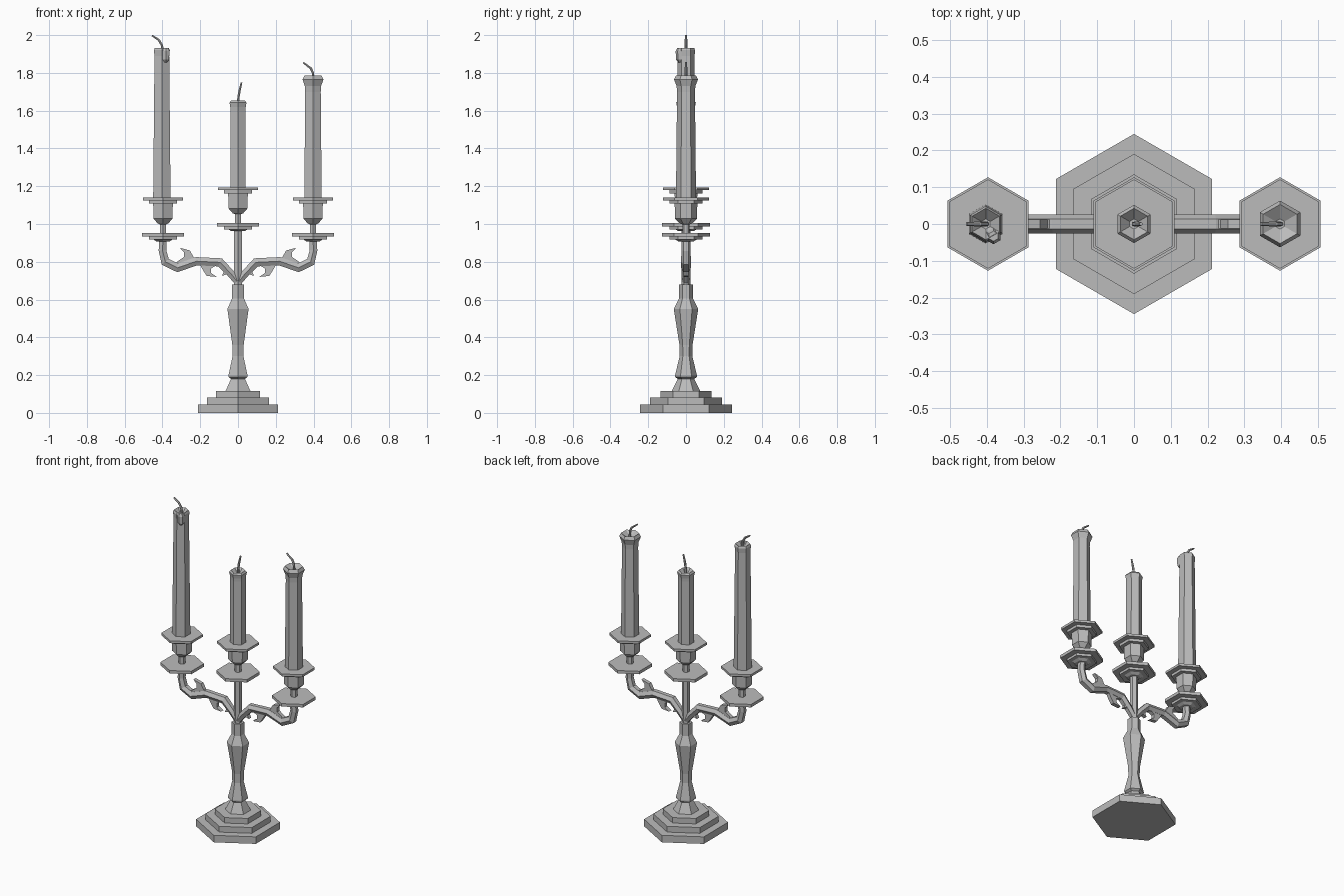
import bpy, bmesh
from math import sin, cos, pi, sqrt
from mathutils import Vector

cube = bpy.data.objects.get("Cube")
if cube:
    bpy.data.objects.remove(cube)

grey = bpy.data.materials.new("plain grey")
grey.use_nodes = True
grey.diffuse_color = (0.5, 0.5, 0.5, 1)
grey.node_tree.nodes["Principled BSDF"].inputs["Base Color"].default_value = (0.5, 0.5, 0.5, 1)


def finish(bm, name):
    bmesh.ops.recalc_face_normals(bm, faces=bm.faces)
    mesh = bpy.data.meshes.new(name)
    bm.to_mesh(mesh)
    bm.free()
    mesh.materials.append(grey)
    obj = bpy.data.objects.new(name, mesh)
    bpy.context.collection.objects.link(obj)
    return obj


def skin(name, rings):
    """Join rings of points into a closed tube."""
    bm = bmesh.new()
    loops = [[bm.verts.new(p) for p in ring] for ring in rings]
    n = len(loops[0])
    for a, b in zip(loops, loops[1:]):
        for i in range(n):
            j = (i + 1) % n
            bm.faces.new((a[i], a[j], b[j], b[i]))
    bm.faces.new(loops[0])
    bm.faces.new(loops[-1])
    return finish(bm, name)


def turned(name, profile, x=0, y=0, z=0):
    """Six-sided turned part; profile holds (half width across flats, height)."""
    rings = []
    for half, h in profile:
        r = half / cos(pi / 6)
        rings.append([(x + r * cos(pi / 2 + i * pi / 3), y + r * sin(pi / 2 + i * pi / 3), z + h)
                      for i in range(6)])
    return skin(name, rings)


def swept(name, path, radii, wide=1.0):
    """Six-sided mitred tube along a path of (x, z) points."""
    pts = [Vector((x, 0, z)) for x, z in path]
    rings = []
    for k, p in enumerate(pts):
        before = (p - pts[k - 1]).normalized() if k else None
        after = (pts[k + 1] - p).normalized() if k < len(pts) - 1 else None
        t = ((before or after) + (after or before)).normalized()
        mitre = 1 / max(0.6, t.dot(after or before))
        side = Vector((-t.z, 0, t.x))
        rings.append([p + radii[k] * (side * sin(i * pi / 3) * mitre
                                      + Vector((0, 1, 0)) * cos(i * pi / 3) * wide)
                      for i in range(6)])
    return skin(name, rings)


def plate(name, outline, thick):
    """Flat cut-out standing in the xz plane."""
    bm = bmesh.new()
    face = bm.faces.new([bm.verts.new((x, -thick / 2, z)) for x, z in outline])
    out = bmesh.ops.extrude_face_region(bm, geom=[face])["geom"]
    bmesh.ops.translate(bm, vec=(0, thick, 0),
                        verts=[v for v in out if isinstance(v, bmesh.types.BMVert)])
    return finish(bm, name)


# Stepped foot
turned("foot", [(0.212, 0), (0.212, 0.045), (0.165, 0.045), (0.165, 0.082),
                (0.117, 0.082), (0.117, 0.117)])

# Baluster column and slim upper stem
turned("column", [(0.065, 0.117), (0.037, 0.18), (0.05, 0.19), (0.05, 0.2), (0.029, 0.30),
                  (0.03, 0.36), (0.056, 0.55), (0.032, 0.605), (0.032, 0.68)])
turned("centre_stem", [(0.02, 0.68), (0.02, 0.98)])


# Drip tray, cup and socket plate
def holder(side, x, z):
    turned(side + "_drip_tray", [(0.035, -0.01), (0.05, 0.0), (0.075, 0.0), (0.075, 0.015),
                                 (0.11, 0.015), (0.11, 0.034)], x, 0, z)
    turned(side + "_cup", [(0.017, 0.034), (0.017, 0.08), (0.028, 0.085), (0.05, 0.11),
                           (0.052, 0.19), (0.075, 0.19), (0.075, 0.207),
                           (0.105, 0.207), (0.105, 0.222)], x, 0, z)


holder("centre", 0, 0.972)
holder("left", 0.397, 0.918)
holder("right", -0.397, 0.918)

# Candles with flared, hollowed tops
turned("centre_candle", [(0.041, 1.19), (0.04, 1.60), (0.041, 1.62), (0.045, 1.642),
                         (0.037, 1.653), (0.012, 1.625)])
turned("left_candle", [(0.046, 1.135), (0.041, 1.70), (0.043, 1.73), (0.055, 1.765),
                       (0.046, 1.785), (0.012, 1.76)], 0.397)
turned("right_candle", [(0.046, 1.135), (0.039, 1.89), (0.042, 1.92),
                        (0.037, 1.933), (0.012, 1.905)], -0.403)
turned("right_wax_drip", [(0.006, 1.855), (0.017, 1.87), (0.019, 1.915), (0.012, 1.932)],
       -0.382, -0.033)

# Wicks
thin = [0.007, 0.007, 0.007, 0.005]
swept("centre_wick", [(0, 1.62), (0.001, 1.66), (0.007, 1.70), (0.019, 1.75)], thin)
swept("left_wick", [(0.399, 1.755), (0.397, 1.80), (0.385, 1.825), (0.345, 1.855)], thin)
swept("right_wick", [(-0.4, 1.90), (-0.402, 1.945), (-0.42, 1.975), (-0.455, 1.998)], thin)

# Branching arms with curled leaves
arm = [(0.0, 0.69), (0.04, 0.74), (0.095, 0.797), (0.22, 0.803), (0.32, 0.768),
       (0.385, 0.80), (0.4, 0.86), (0.397, 0.915)]
upper_leaf = [(0.18, 0.80), (0.235, 0.825), (0.255, 0.86), (0.308, 0.874), (0.285, 0.85),
              (0.287, 0.825), (0.33, 0.795), (0.27, 0.785)]
lower_leaf = [(0.21, 0.80), (0.185, 0.755), (0.165, 0.725), (0.112, 0.72), (0.142, 0.74),
              (0.142, 0.765), (0.10, 0.79), (0.15, 0.81)]
bud = [(0.065, 0.77), (0.085, 0.725), (0.055, 0.735), (0.035, 0.735)]
for side, s in (("left", 1), ("right", -1)):
    swept(side + "_arm", [(s * x, z) for x, z in arm],
          [0.02, 0.023, 0.025, 0.025, 0.025, 0.025, 0.023, 0.023], 1.05)
    for part, shape in (("upper_leaf", upper_leaf), ("lower_leaf", lower_leaf), ("bud", bud)):
        plate(side + "_" + part, [(s * x, z) for x, z in shape], 0.024)
